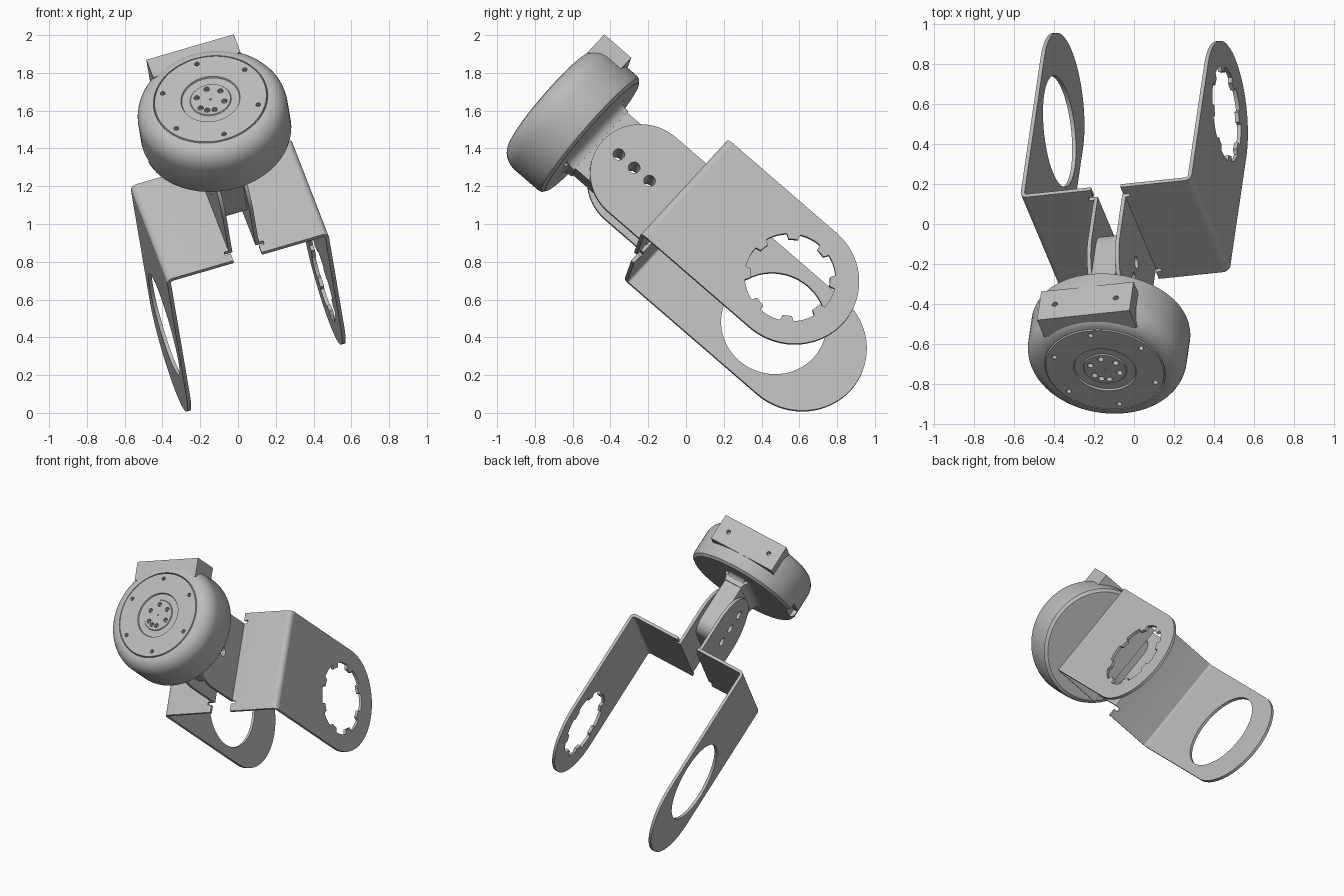
import bpy, bmesh, math
from mathutils import Matrix, Vector

cube = bpy.data.objects.get("Cube")
if cube:
    bpy.data.objects.remove(cube, do_unlink=True)

# One grey for the whole mechanism
grey = bpy.data.materials.new("light_grey")
grey.use_nodes = True
GREY = (0.5, 0.5, 0.5, 1)
grey.diffuse_color = GREY
grey.node_tree.nodes["Principled BSDF"].inputs["Base Color"].default_value = GREY

# Tilted frame: parts are built upright, then posed together
ax = Vector((0.955, 0.10, 0.278)).normalized()
az = Vector((-0.11, -0.752, 0.65))
az = (az - az.project(ax)).normalized()
ay = az.cross(ax)
POSE = Matrix((ax, ay, az)).transposed().to_4x4()

CX, CY = 0.25, 0.74      # head axis
PLATE_Z = 0.745          # outer face of the bracket
T = 0.02                 # sheet thickness
HALF_W = 0.352           # half width of the arms


def finish(name, bm):
    bmesh.ops.recalc_face_normals(bm, faces=bm.faces)
    mesh = bpy.data.meshes.new(name)
    bm.to_mesh(mesh)
    bm.free()
    mesh.materials.append(grey)
    obj = bpy.data.objects.new(name, mesh)
    bpy.context.collection.objects.link(obj)
    obj.matrix_world = POSE
    return obj


def add_prism(bm, pts, axis, a, b):
    """Extrude a 2D outline along x, y or z from a to b."""
    def place(p, d):
        c = list(p)
        c.insert("xyz".index(axis), d)
        return c
    lo = [bm.verts.new(place(p, a)) for p in pts]
    hi = [bm.verts.new(place(p, b)) for p in pts]
    bm.faces.new(lo)
    bm.faces.new(hi)
    n = len(pts)
    for i in range(n):
        j = (i + 1) % n
        bm.faces.new((lo[i], lo[j], hi[j], hi[i]))


def prism(name, pts, axis, a, b):
    bm = bmesh.new()
    add_prism(bm, pts, axis, a, b)
    return finish(name, bm)


def arc(u, v, r, start, end, n=24, rv=None):
    rv = rv or r
    angles = [math.radians(start + (end - start) * i / n) for i in range(n + 1)]
    return [(u + r * math.cos(t), v + rv * math.sin(t)) for t in angles]


def circle(u, v, r, n=48):
    return arc(u, v, r, 0, 360, n)[:-1]


def rect(u, v, hu, hv):
    return [(u - hu, v - hv), (u + hu, v - hv), (u + hu, v + hv), (u - hu, v + hv)]


def carve(obj, shapes):
    """Subtract a list of (outline, axis, a, b) prisms."""
    bm = bmesh.new()
    for s in shapes:
        add_prism(bm, *s)
    cutter = finish("cutter", bm)
    cutter.hide_render = True
    mod = obj.modifiers.new("cut", "BOOLEAN")
    mod.operation, mod.object, mod.solver = "DIFFERENCE", cutter, "EXACT"
    bpy.context.view_layer.update()
    dg = bpy.context.evaluated_depsgraph_get()
    mesh = bpy.data.meshes.new_from_object(obj.evaluated_get(dg))
    obj.modifiers.clear()
    obj.data = mesh
    bpy.data.objects.remove(cutter, do_unlink=True)


def smooth(obj, angle=32):
    bpy.ops.object.select_all(action="DESELECT")
    obj.select_set(True)
    bpy.context.view_layer.objects.active = obj
    bpy.ops.object.shade_smooth_by_angle(angle=math.radians(angle))


# Bracket holes: a toothed one on the left arm, a plain one on the right arm
toothed = []
TEETH = 8
for k in range(TEETH):
    step = 360 / TEETH
    toothed += arc(CY, 0, 0.242, k * step, k * step + 0.62 * step, 6)
    toothed += arc(CY, 0, 0.212, k * step + 0.66 * step, k * step + 0.96 * step, 3)
plain = circle(CY, 0, 0.28, 64)

bolt_holes = [(circle(CY, 1.05 + d, 0.031, 24), "x", CX - 0.2, CX + 0.2)
              for d in (-0.108, 0, 0.108)]

for side, word, hole, end_z in ((1, "left", toothed, -0.02), (-1, "right", plain, -0.19)):
    def sx(d):
        return CX + side * d
    outer, bend = 0.448, 0.035

    # Long arm with round end
    outline = arc(CY, end_z, HALF_W, 180, 360, 40)
    outline += [(CY + HALF_W, PLATE_Z - bend), (CY - HALF_W, PLATE_Z - bend)]
    arm = prism(word + "_arm", outline, "x", sx(outer - T), sx(outer))
    carve(arm, [(hole, "x", CX + side * 0.3, CX + side * 0.6)])
    smooth(arm)

    # Bent shoulder plate, with relief notches beside the flange
    c, z = outer - bend, PLATE_Z - bend
    strip = arc(c, z, bend, 0, 90, 6) + [(0.078, PLATE_Z), (0.078, PLATE_Z - T)]
    strip += arc(c, z, bend - T, 90, 0, 6)
    plate = prism(word + "_shoulder_plate", [(sx(u), v) for u, v in strip],
                  "y", CY - HALF_W, CY + HALF_W)
    carve(plate, [(rect(sx(0.078), CY + e * 0.288, 0.03, 0.011), "z", 0.6, 0.8)
                  for e in (-1, 1)])
    smooth(plate)

    # Rounded flange holding the neck
    outline = arc(CY, 0.995, 0.276, 0, 180, 40)
    outline += [(CY - 0.276, PLATE_Z - T), (CY + 0.276, PLATE_Z - T)]
    flange = prism(word + "_flange", outline, "x", sx(0.064), sx(0.064 + T))
    carve(flange, bolt_holes)
    smooth(flange)

# Neck between the flanges, flaring into the head
neck_pts = (arc(CY - 0.11, 0.98, 0.1, 180, 270, 8) + arc(CY + 0.11, 0.98, 0.1, 270, 360, 8)
            + arc(CY + 0.27, 1.28, 0.06, 180, 90, 6) + arc(CY - 0.27, 1.28, 0.06, 90, 0, 6))
neck = prism("neck", neck_pts, "x", CX - 0.0635, CX + 0.0635)
carve(neck, bolt_holes)
smooth(neck)

foot_pts = arc(CX + 0.125, 1.28, 0.06, 180, 90, 6) + arc(CX - 0.125, 1.28, 0.06, 90, 0, 6)
smooth(prism("neck_foot", foot_pts, "y", CY - 0.22, CY + 0.22))

# Round head turned from a profile, with raised rings on its face
profile = [(0, 1.335), (0.375, 1.335), (0.395, 1.35), (0.4, 1.37)]
profile += arc(0.305, 1.53, 0.095, 0, 90, 10, 0.112)
for r, lower, upper in ((0.302, 1.632, 1.645), (0.158, 1.645, 1.636), (0.11, 1.636, 1.642)):
    profile += [(r, lower), (r - 0.004, upper)]
profile.append((0, 1.642))
bm = bmesh.new()
vs = [bm.verts.new((CX + r, CY, z)) for r, z in profile]
es = [bm.edges.new(p) for p in zip(vs, vs[1:])]
bmesh.ops.spin(bm, geom=vs + es, cent=(CX, CY, 0), axis=(0, 0, 1),
               angle=math.tau, steps=72)
bmesh.ops.remove_doubles(bm, verts=bm.verts, dist=0.0005)
head = finish("head", bm)


def polar(r, deg):
    t = math.radians(deg)
    return CX + r * math.cos(t), CY + r * math.sin(t)


# Screw holes on the face and the cable notch in the rim
holes = [(circle(*polar(0.262, 30 + 60 * k), 0.013, 16), "z", 1.62, 1.7) for k in range(6)]
holes += [(circle(*polar(0.076, a), 0.015, 16), "z", 1.615, 1.7)
          for a in [30 + 60 * k for k in range(6)] + [240]]
holes.append((circle(CX, CY, 0.005, 8), "z", 1.62, 1.7))
holes.append((rect(CX - 0.4, CY, 0.035, 0.07), "z", 1.3, 1.39))
carve(head, holes)
smooth(head)

# Mounting block on the head
block = prism("mounting_block", rect(CX, 1.535, 0.242, 0.095), "y", 1.01, 1.142)
carve(block, [(circle(CX + e * 0.16, 1.535, 0.014, 16), "y", 1.1, 1.2) for e in (-1, 1)])
smooth(block)
